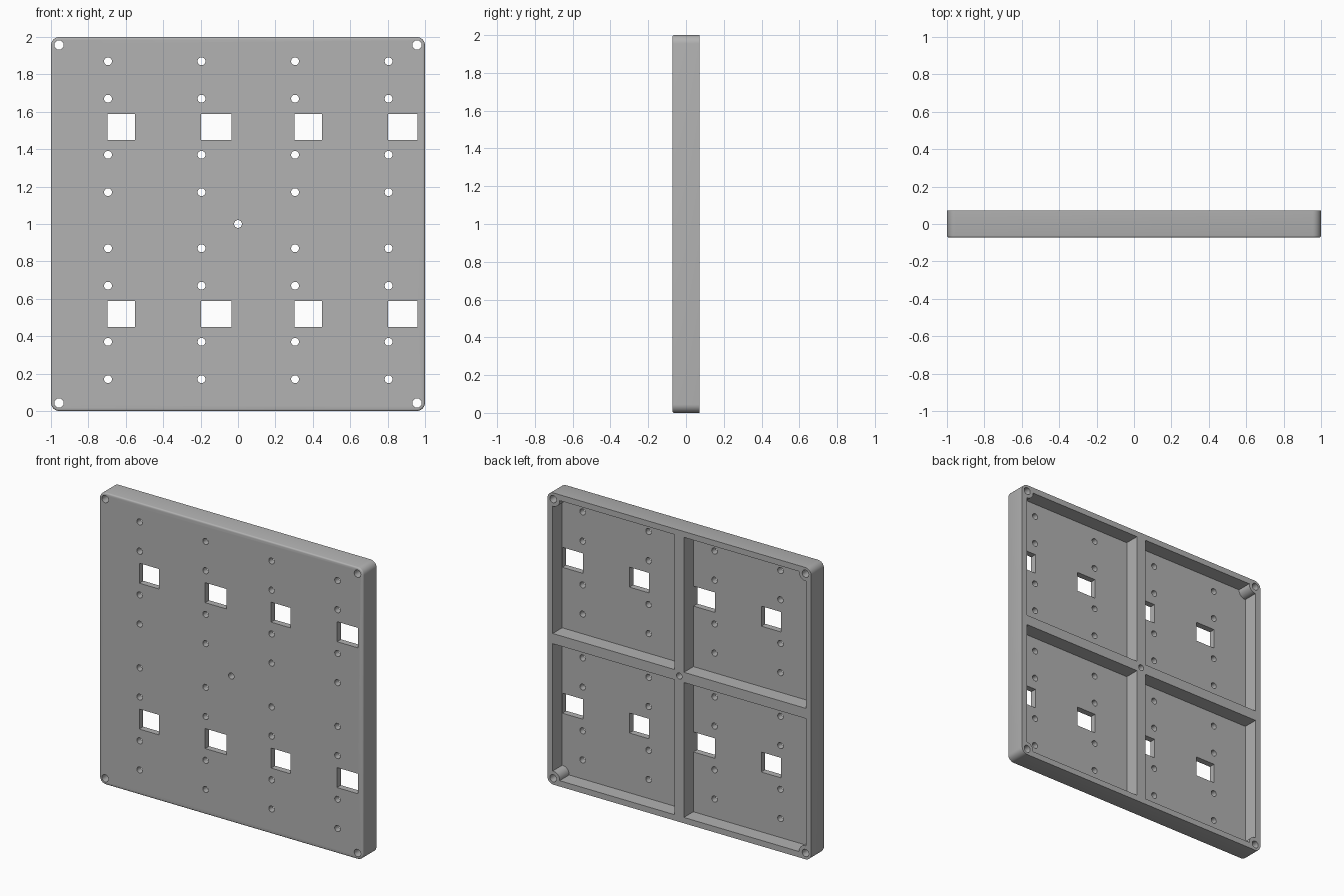
import bpy, bmesh
from mathutils import Matrix

if "Cube" in bpy.data.objects:
    bpy.data.objects.remove(bpy.data.objects["Cube"])

HALF_DEPTH = 0.0725
FLOOR_Y = -0.03       # back face of the thin front panel
RIM, RIB = 0.96, 0.035
CORNER = 0.957

grey = bpy.data.materials.new("plain grey")
grey.use_nodes = True
colour = (0.445, 0.445, 0.445, 1)
grey.diffuse_color = colour
grey.node_tree.nodes["Principled BSDF"].inputs["Base Color"].default_value = colour


def add_box(bm, x0, x1, y0, y1, z0, z1):
    mat = (Matrix.Translation(((x0 + x1) / 2, (y0 + y1) / 2, (z0 + z1) / 2))
           @ Matrix.Diagonal((x1 - x0, y1 - y0, z1 - z0, 1)))
    bmesh.ops.create_cube(bm, size=1, matrix=mat)


def add_rod(bm, x, z, radius, sides=24):
    mat = Matrix.Translation((x, 0, z)) @ Matrix.Rotation(1.5707963, 4, "X")
    bmesh.ops.create_cone(bm, cap_ends=True, segments=sides, radius1=radius,
                          radius2=radius, depth=0.5, matrix=mat)


def make_object(name, bm):
    mesh = bpy.data.meshes.new(name)
    bm.to_mesh(mesh)
    bm.free()
    mesh.materials.append(grey)
    obj = bpy.data.objects.new(name, mesh)
    bpy.context.collection.objects.link(obj)
    return obj


def carve(obj, cutter):
    mod = obj.modifiers.new("carve", "BOOLEAN")
    mod.operation = "DIFFERENCE"
    mod.solver = "EXACT"
    mod.object = cutter
    bpy.ops.object.select_all(action="DESELECT")
    bpy.context.view_layer.objects.active = obj
    obj.select_set(True)
    bpy.ops.object.modifier_apply(modifier=mod.name)
    bpy.data.objects.remove(cutter)


# Slab with rounded corners and softened front edge
bm = bmesh.new()
add_box(bm, -1, 1, -HALF_DEPTH, HALF_DEPTH, 0, 2)
corners = [e for e in bm.edges if abs(e.verts[0].co.y - e.verts[1].co.y) > 0.1]
bmesh.ops.bevel(bm, geom=corners, offset=0.045, segments=8, profile=0.5, affect="EDGES")
front = [e for e in bm.edges if all(v.co.y < -0.07 for v in e.verts)]
bmesh.ops.bevel(bm, geom=front, offset=0.01, segments=3, profile=0.5, affect="EDGES")
panel = make_object("backed_panel", bm)

# Four open pockets at the back, keeping round screw posts in the corners
bm = bmesh.new()
for x0, x1 in ((-RIM, -RIB), (RIB, RIM)):
    for z0, z1 in ((-RIM, -RIB), (RIB, RIM)):
        add_box(bm, x0, x1, FLOOR_Y, 0.2, 1 + z0, 1 + z1)
pockets = make_object("pocket_cutter", bm)
bm = bmesh.new()
for x in (-CORNER, CORNER):
    for z in (-CORNER, CORNER):
        add_rod(bm, x, 1 + z, 0.05, 32)
carve(pockets, make_object("post_cutter", bm))
carve(panel, pockets)

# Screw holes, mounting holes and windows
bm = bmesh.new()
add_rod(bm, 0, 1, 0.021)
for x in (-CORNER, CORNER):
    for z in (-CORNER, CORNER):
        add_rod(bm, x, 1 + z, 0.025)
for left, right in ((-0.695, -0.55), (-0.195, -0.036), (0.305, 0.45), (0.805, 0.959)):
    for base in (0, 1):
        add_box(bm, left - 0.003, right, -0.2, FLOOR_Y + 0.02, base + 0.45, base + 0.587)
        for z in (0.17, 0.37, 0.67, 0.87):
            add_rod(bm, left, base + z, 0.021)
carve(panel, make_object("hole_cutter", bm))

bpy.ops.object.shade_smooth_by_angle(angle=0.6)
